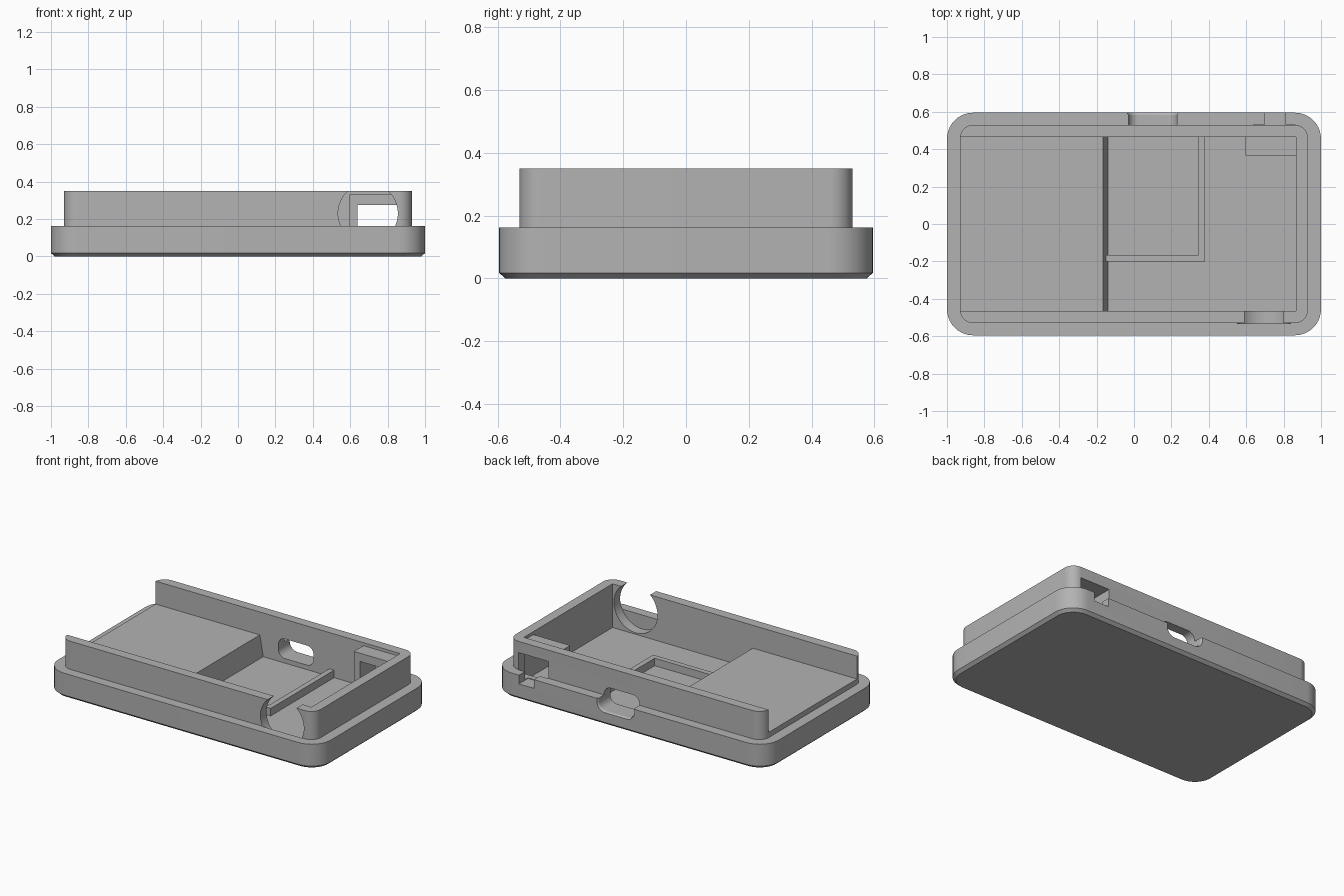
import bpy, bmesh, math

cube = bpy.data.objects.get("Cube")
if cube:
    bpy.data.objects.remove(cube, do_unlink=True)

grey = bpy.data.materials.new("plain grey")
grey.use_nodes = True
grey.diffuse_color = (0.45, 0.45, 0.45, 1)
grey.node_tree.nodes["Principled BSDF"].inputs["Base Color"].default_value = grey.diffuse_color


def make_object(name, bm):
    bmesh.ops.recalc_face_normals(bm, faces=bm.faces)
    mesh = bpy.data.meshes.new(name)
    bm.to_mesh(mesh)
    bm.free()
    mesh.materials.append(grey)
    obj = bpy.data.objects.new(name, mesh)
    bpy.context.collection.objects.link(obj)
    return obj


def loft(name, rings):
    """Closed solid through rings of equal point count."""
    bm = bmesh.new()
    loops = [[bm.verts.new(p) for p in ring] for ring in rings]
    for a, b in zip(loops, loops[1:]):
        for i in range(len(a)):
            j = (i + 1) % len(a)
            bm.faces.new((a[i], a[j], b[j], b[i]))
    bm.faces.new(loops[0])
    bm.faces.new(loops[-1])
    return make_object(name, bm)


def rounded(hx, hy, r, steps=10):
    """Outline of a rounded rectangle centred on the origin."""
    pts = []
    for k, (sx, sy) in enumerate(((1, 1), (-1, 1), (-1, -1), (1, -1))):
        for i in range(steps + 1):
            a = math.pi / 2 * (k + i / steps)
            pts.append((sx * (hx - r) + r * math.cos(a), sy * (hy - r) + r * math.sin(a)))
    return pts


def prism_y(name, profile, y0, y1):
    """Solid from an x-z profile stretched along y."""
    return loft(name, [[(x, y, z) for x, z in profile] for y in (y0, y1)])


def box(name, x0, x1, y0, y1, z0, z1):
    return prism_y(name, [(x0, z0), (x1, z0), (x1, z1), (x0, z1)], y0, y1)


def cut(target, cutter):
    cutter.hide_render = True
    mod = target.modifiers.new(cutter.name, 'BOOLEAN')
    mod.operation = 'DIFFERENCE'
    mod.solver = 'EXACT'
    mod.object = cutter
    bpy.context.view_layer.objects.active = target
    bpy.ops.object.modifier_apply(modifier=mod.name)
    bpy.data.objects.remove(cutter, do_unlink=True)


# Chamfered tray with the narrower upright wall stepped in above it
levels = [(0.98, 0.575, 0.12, 0), (1, 0.595, 0.14, 0.018), (1, 0.595, 0.14, 0.163),
          (0.93, 0.53, 0.07, 0.163), (0.93, 0.53, 0.07, 0.35)]
case = loft("case_body", [[(x, y, z) for x, y in rounded(hx, hy, r)]
                          for hx, hy, r, z in levels])

# Cavity open at one end, with raised platform and steep ramp to the floor
cut(case, prism_y("cavity", [(-1.1, 0.4), (-1.1, 0.198), (-0.165, 0.198), (-0.14, 0.06),
                             (0.865, 0.06), (0.865, 0.4)], -0.465, 0.465))

# Round opening in the front wall, behind the tray rim
disc = [(0.695 + 0.16 * math.cos(2 * math.pi * i / 48),
         0.23 + 0.16 * math.sin(2 * math.pi * i / 48)) for i in range(48)]
cut(case, prism_y("round_opening", disc, -0.532, -0.44))

# Socket slot in the back wall with a wider notch in the rim
slot = [(x + 0.1, z + 0.155) for x, z in rounded(0.13, 0.065, 0.05)]
cut(case, prism_y("socket_slot", slot, 0.44, 0.7))
cut(case, box("slot_notch", -0.03, 0.23, 0.532, 0.7, 0.15, 0.2))
flare = [[(0.1 + x, y, 0.155 + z) for x, z in rounded(0.13 + g, 0.065 + g, 0.05 + g)]
         for y, g in ((0.583, 0), (0.61, 0.016))]
cut(case, loft("slot_flare", flare))

# Window in the back wall and small notch in the rim below it
cut(case, box("window", 0.64, 0.86, 0.44, 0.533, 0.11, 0.275))
cut(case, box("rim_notch", 0.70, 0.81, 0.5, 0.7, 0.105, 0.25))

# Low ribs framing the pocket on the floor
rib_side = box("pocket_rib_side", 0.345, 0.38, -0.2, 0.48, 0.05, 0.11)
rib_front = box("pocket_rib_front", -0.15, 0.345, -0.2, -0.165, 0.05, 0.11)

# Housing in the back corner around the window
post = box("housing_post", 0.595, 0.64, 0.365, 0.48, 0.05, 0.33)
lintel = box("housing_top", 0.64, 0.88, 0.365, 0.48, 0.275, 0.33)

# Smooth the rounded corners, keep edges crisp
bpy.ops.object.select_all(action='DESELECT')
case.select_set(True)
bpy.context.view_layer.objects.active = case
bpy.ops.object.shade_smooth_by_angle(angle=math.radians(25))
